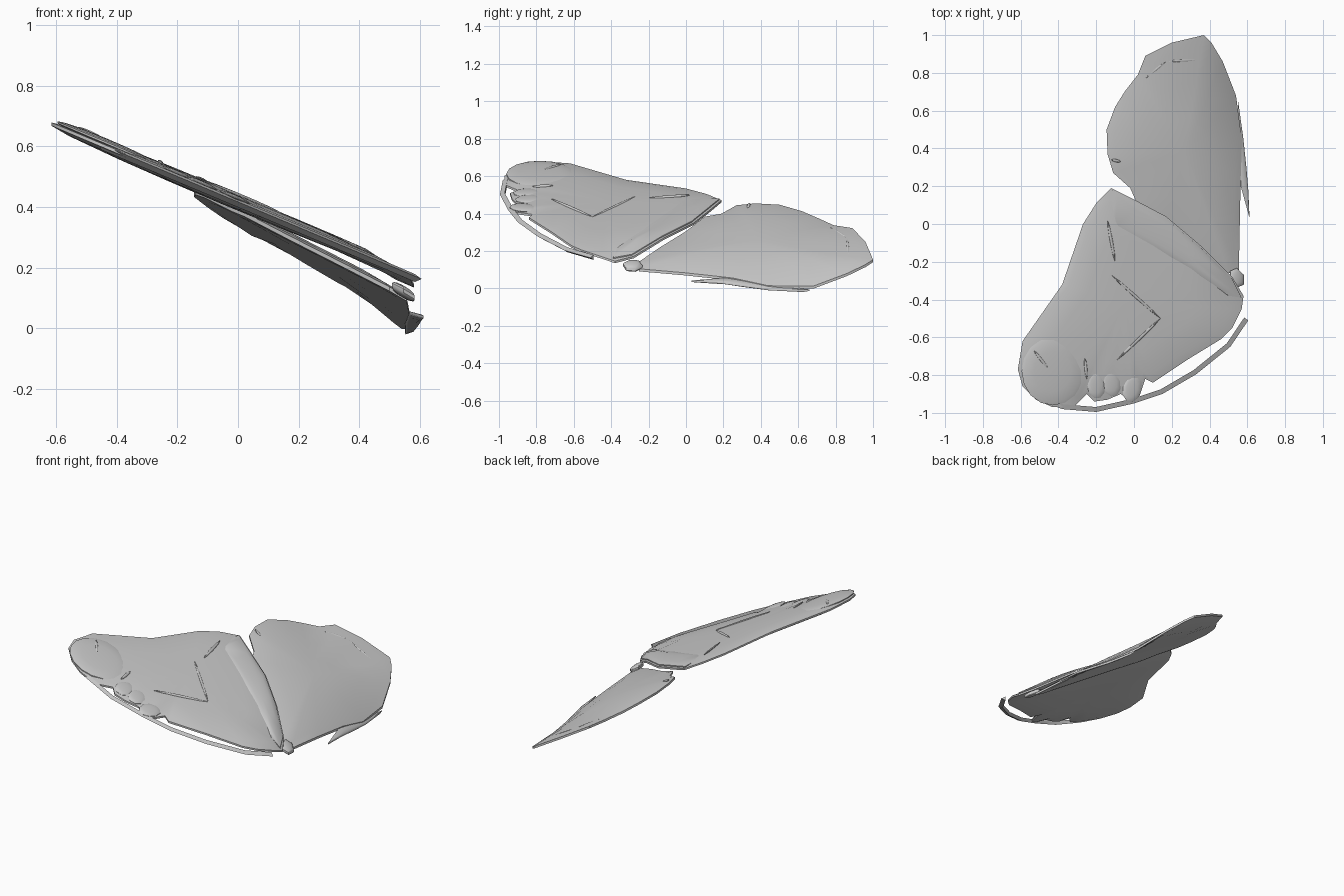
import bpy
import bmesh
import math
from mathutils import Vector

cube = bpy.data.objects.get("Cube")
if cube:
    bpy.data.objects.remove(cube, do_unlink=True)

grey = bpy.data.materials.new("plain grey")
grey.use_nodes = True
grey.diffuse_color = (0.6, 0.6, 0.6, 1)
grey.node_tree.nodes["Principled BSDF"].inputs["Base Color"].default_value = (0.6, 0.6, 0.6, 1)


def fore_height(x, y):
    droop = 2 * max(0, x - 0.45) * max(0, y + 0.5)
    return 0.417 - 0.42 * x - droop


def hind_height(x, y):
    droop = 0.7 * max(0, x - 0.4) * max(0, 0.4 - abs(y - 0.6))
    rise = 0.15 * max(0, y - 0.75)
    return 0.365 - 0.57 * x - 0.075 * (y - 0.4) - droop + rise


def make_object(name, bm):
    bmesh.ops.recalc_face_normals(bm, faces=bm.faces[:])
    mesh = bpy.data.meshes.new(name)
    bm.to_mesh(mesh)
    bm.free()
    mesh.materials.append(grey)
    obj = bpy.data.objects.new(name, mesh)
    bpy.context.collection.objects.link(obj)
    bpy.ops.object.select_all(action='DESELECT')
    obj.select_set(True)
    bpy.context.view_layer.objects.active = obj
    bpy.ops.object.shade_smooth_by_angle(angle=math.radians(35))


def bridge(bm, a, b):
    for i in range(len(a)):
        j = (i + 1) % len(a)
        bm.faces.new((a[i], a[j], b[j], b[i]))


def sheet(name, outline, center, height, thick, dome=0.0, lift=0.0, rim=0.4):
    """Thin closed lens with the given outline, laid on a sloping surface."""
    bm = bmesh.new()
    c = Vector(center)
    scales = (1.0, 0.9, 0.6, 0.3)

    def skin(side):
        def vert(p, s):
            fall = 1 - s * s
            z = height(p.x, p.y) + lift + dome * fall
            z += side * thick / 2 * (rim + (1 - rim) * math.sqrt(fall))
            return bm.verts.new((p.x, p.y, z))
        rings = [[vert(c.lerp(Vector(p), s), s) for p in outline] for s in scales]
        return rings, vert(c, 0)

    skins = [skin(1), skin(-1)]
    for rings, tip in skins:
        for a, b in zip(rings, rings[1:]):
            bridge(bm, a, b)
        last = rings[-1]
        for i in range(len(last)):
            bm.faces.new((last[i], last[(i + 1) % len(last)], tip))
    bridge(bm, skins[0][0][0], skins[1][0][0])
    make_object(name, bm)


def oval(cx, cy, rx, ry, turn=0.0, count=16):
    points = []
    for i in range(count):
        a = math.tau * i / count
        x, y = rx * math.cos(a), ry * math.sin(a)
        points.append((cx + x * math.cos(turn) - y * math.sin(turn),
                       cy + x * math.sin(turn) + y * math.cos(turn)))
    return points


def ridge(name, start, end, height, lift):
    """Narrow raised fold between two points."""
    a, b = Vector(start), Vector(end)
    mid, d = (a + b) / 2, b - a
    shape = oval(mid.x, mid.y, d.length / 2, 0.008, math.atan2(d.y, d.x), 8)
    sheet(name, shape, mid, height, 0.014, lift=lift, rim=0.1)


# Front wing
front_outline = [
    (-0.12, 0.19), (0.0, 0.13), (0.17, 0.04), (0.36, -0.12), (0.52, -0.28),
    (0.58, -0.38), (0.57, -0.45), (0.52, -0.55), (0.46, -0.61), (0.28, -0.72),
    (0.1, -0.84), (0.06, -0.82), (0.03, -0.91), (-0.01, -0.94), (-0.07, -0.9),
    (-0.14, -0.93), (-0.21, -0.94), (-0.25, -0.9), (-0.32, -0.97), (-0.43, -0.97),
    (-0.52, -0.93), (-0.59, -0.86), (-0.615, -0.77), (-0.59, -0.62),
    (-0.38, -0.32), (-0.27, 0.0), (-0.2, 0.11)]
sheet("front_wing", front_outline, (-0.05, -0.42), fore_height, 0.055, lift=-0.002, rim=0.2)

# Overlapping panels on the front wing
trailing_panel = [(-0.12, 0.18), (0.17, 0.03), (0.36, -0.13), (0.52, -0.29),
                  (0.57, -0.39), (0.5, -0.38), (0.2, -0.19), (-0.13, 0.0)]
sheet("front_wing_trailing_panel", trailing_panel, (0.2, -0.08), fore_height,
      0.03, lift=0.01, rim=0.2)
sheet("front_wing_tip_lobe", oval(-0.43, -0.78, 0.165, 0.18), (-0.43, -0.78),
      fore_height, 0.03, lift=0.012, rim=0.2)
for i, (x, y, turn) in enumerate([(-0.2, -0.85, 0.1), (-0.12, -0.84, 0.2), (-0.01, -0.87, -0.2)]):
    sheet(f"front_wing_edge_lobe_{i + 1}", oval(x, y, 0.05, 0.075, turn, 10), (x, y),
          fore_height, 0.02, lift=0.01, rim=0.1)

# Folds on the front wing
folds = [((-0.12, -0.27), (0.14, -0.5)), ((0.14, -0.5), (-0.09, -0.72)),
         ((-0.53, -0.67), (-0.45, -0.77)), ((-0.26, -0.71), (-0.25, -0.82)),
         ((-0.14, 0.02), (-0.1, -0.2))]
for i, (a, b) in enumerate(folds):
    ridge(f"front_wing_fold_{i + 1}", a, b, fore_height, 0.023)

# Leading edge vein, a slim wedge-shaped strip beside the front wing
path = [(0.605, -0.51), (0.51, -0.65), (0.33, -0.795), (0.15, -0.9), (0.0, -0.95),
        (-0.2, -0.995), (-0.38, -0.98), (-0.46, -0.95)]
strip = bmesh.new()
sections = []
for i, (x, y) in enumerate(path):
    ahead = Vector(path[min(i + 1, len(path) - 1)])
    behind = Vector(path[max(i - 1, 0)])
    d = (ahead - behind).normalized()
    inner = Vector((x, y)) + Vector((d.y, -d.x)) * 0.026
    z, zi = fore_height(x, y), fore_height(*inner)
    sections.append([strip.verts.new(p) for p in (
        (x, y, z), (inner.x, inner.y, zi + 0.008), (inner.x, inner.y, zi - 0.018))])
for a, b in zip(sections, sections[1:]):
    bridge(strip, a, b)
strip.faces.new(sections[0])
strip.faces.new(sections[-1])
make_object("leading_edge_vein", strip)

# Rear wing
rear_outline = [
    (-0.145, 0.5), (-0.14, 0.37), (-0.11, 0.27), (-0.02, 0.19), (0.02, 0.1),
    (0.17, 0.0), (0.34, -0.14), (0.5, -0.26), (0.555, -0.25), (0.56, 0.0),
    (0.565, 0.25), (0.572, 0.44), (0.54, 0.68), (0.47, 0.86), (0.41, 0.96),
    (0.37, 1.0), (0.2, 0.96), (0.06, 0.89), (0.02, 0.79), (-0.05, 0.7), (-0.1, 0.62)]
sheet("rear_wing", rear_outline, (0.27, 0.38), hind_height, 0.04, dome=0.025, rim=0.35)

# Pointed flap on the outer rim of the rear wing
flap = [(0.612, 0.03), (0.605, 0.18), (0.595, 0.3), (0.578, 0.46), (0.55, 0.66),
        (0.55, 0.45), (0.565, 0.2)]
sheet("rear_wing_flap", flap, (0.578, 0.3), hind_height, 0.02, lift=-0.006, rim=0.4)

# Rim folds of the rear wing
rim_folds = [((0.06, 0.77), (0.17, 0.86)), ((0.17, 0.86), (0.37, 0.87)),
             ((-0.12, 0.34), (-0.07, 0.33))]
for i, (a, b) in enumerate(rim_folds):
    ridge(f"rear_wing_fold_{i + 1}", a, b, hind_height, 0.018)

# Small joint where the wings meet
sheet("wing_joint", oval(0.545, -0.285, 0.04, 0.055, 0.4, 6), (0.545, -0.285),
      hind_height, 0.04, lift=0.015, rim=0.3)
